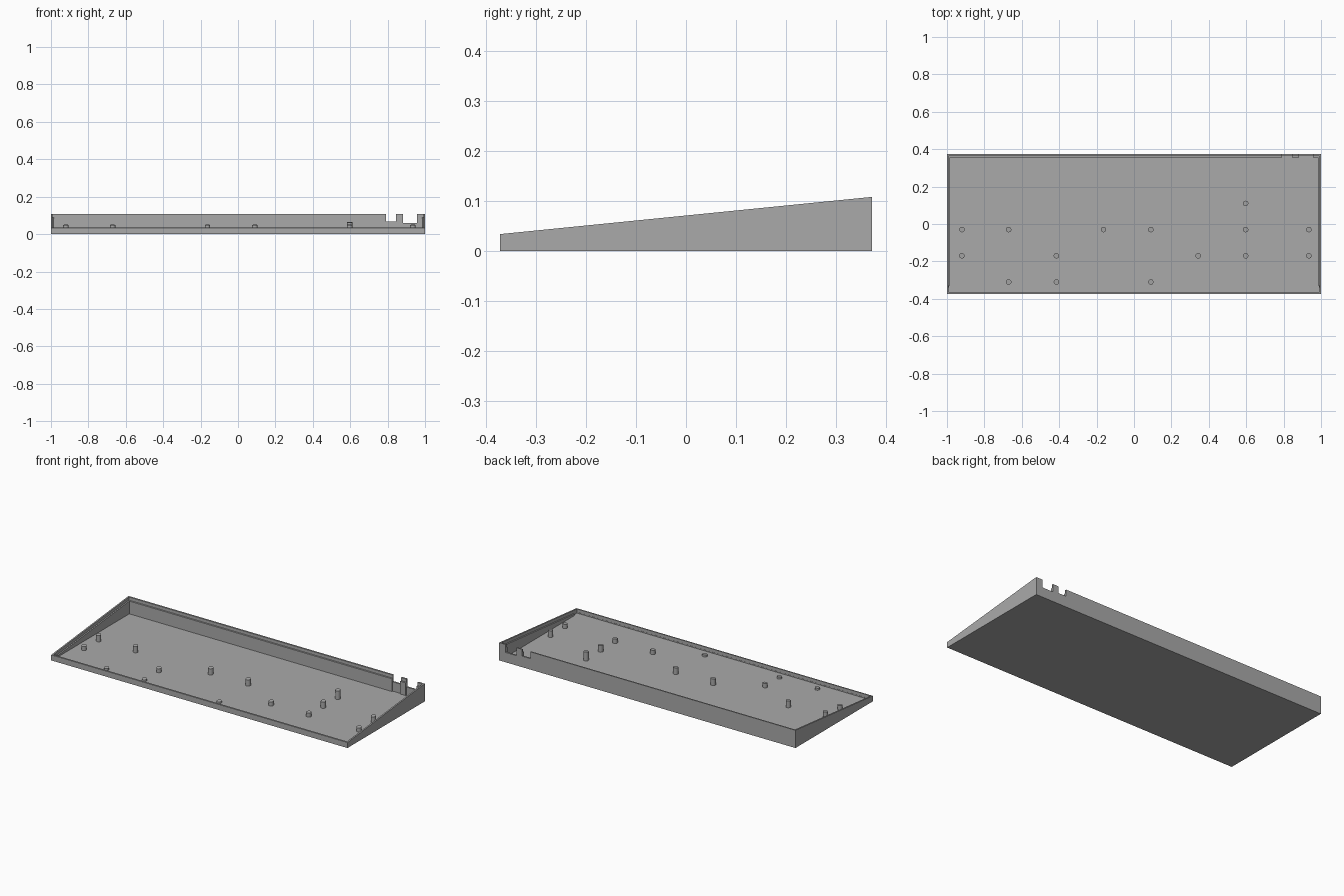
import bpy
import bmesh

cube = bpy.data.objects.get("Cube")
if cube:
    bpy.data.objects.remove(cube, do_unlink=True)

HALF_X, HALF_Y = 1.0, 0.373
FLOOR = 0.01          # floor thickness
LIP = 0.009           # outer wall thickness
LEDGE = 0.017         # wall thickness below the ledge
DROP = 0.019          # ledge and post tops below the rim

grey = bpy.data.materials.new("grey plastic")
grey.use_nodes = True
COLOUR = (0.4, 0.4, 0.4, 1)
grey.diffuse_color = COLOUR
grey.node_tree.nodes["Principled BSDF"].inputs["Base Color"].default_value = COLOUR


def rim(y, offset=0.0):
    """Height of the sloping rim at y."""
    return 0.071 + 0.1 * y + offset


def finish(name, bm):
    bmesh.ops.recalc_face_normals(bm, faces=bm.faces)
    mesh = bpy.data.meshes.new(name)
    bm.to_mesh(mesh)
    bm.free()
    mesh.materials.append(grey)
    obj = bpy.data.objects.new(name, mesh)
    bpy.context.collection.objects.link(obj)
    return obj


def block(name, x0, x1, y0, y1, bottom, top):
    """Box whose bottom and top heights are functions of y."""
    bm = bmesh.new()
    bmesh.ops.create_cube(bm, size=1)
    for v in bm.verts:
        y = y1 if v.co.y > 0 else y0
        height = top if v.co.z > 0 else bottom
        v.co = (x1 if v.co.x > 0 else x0, y, height(y))
    return finish(name, bm)


def cut(target, cutter):
    cutter.hide_render = True
    mod = target.modifiers.new("cut", 'BOOLEAN')
    mod.operation = 'DIFFERENCE'
    mod.solver = 'EXACT'
    mod.object = cutter
    bpy.context.view_layer.objects.active = target
    bpy.ops.object.modifier_apply(modifier=mod.name)
    bpy.data.objects.remove(cutter, do_unlink=True)


def level(z):
    return lambda y: z


def above(y):
    return rim(y, 0.1)


# Wedge-shaped tray
tray = block("case_tray", -HALF_X, HALF_X, -HALF_Y, HALF_Y, level(0), rim)

# Stepped recess for the plate, then the cavity below it
lip_x, lip_y = HALF_X - LIP, HALF_Y - LIP
ledge_x, ledge_y = HALF_X - LEDGE, HALF_Y - LEDGE
cut(tray, block("plate_recess", -lip_x, lip_x, -lip_y, lip_y,
                lambda y: rim(y, -DROP), above))
cut(tray, block("cavity", -ledge_x, ledge_x, -lip_y + 0.002, ledge_y,
                level(FLOOR), above))
cut(tray, block("front_cavity", -lip_x + 0.001, lip_x - 0.001, -lip_y + 0.001, -0.33,
                level(FLOOR), above))

# Connector openings in the back wall, with pockets behind them
for x0, x1, sill in ((0.79, 0.845, 0.067), (0.883, 0.957, 0.06)):
    cut(tray, block("pocket", x0, x1, 0.3, lip_y - 0.001, level(FLOOR), above))
    cut(tray, block("opening", x0, x1, 0.34, 0.4, level(sill), above))

# Support posts, in rows, with tops parallel to the rim
post_rows = {
    0.11: (0.597,),
    -0.03: (-0.92, -0.67, -0.163, 0.09, 0.597, 0.935),
    -0.17: (-0.92, -0.415, 0.343, 0.597, 0.935),
    -0.31: (-0.67, -0.415, 0.09),
}
for y, row in post_rows.items():
    for x in row:
        bm = bmesh.new()
        bmesh.ops.create_cone(bm, cap_ends=True, segments=24,
                              radius1=0.0145, radius2=0.0145, depth=1)
        for v in bm.verts:
            v.co.x += x
            v.co.y += y
            v.co.z = rim(v.co.y, -DROP) if v.co.z > 0 else FLOOR / 2
        post = finish("support_post", bm)
        bpy.ops.object.select_all(action='DESELECT')
        post.select_set(True)
        bpy.context.view_layer.objects.active = post
        bpy.ops.object.shade_smooth_by_angle()
